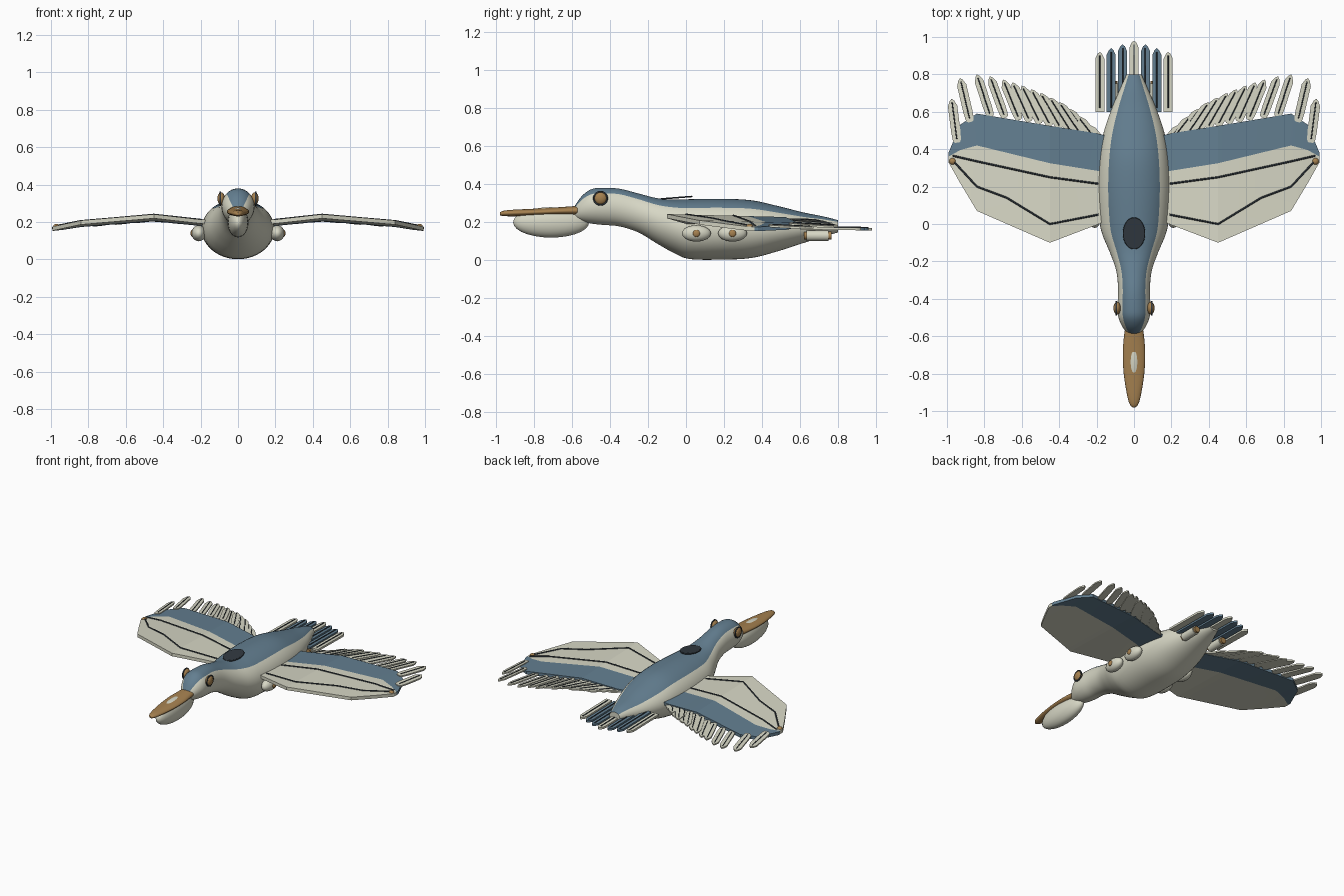
import bpy, bmesh, math
from mathutils import Vector

if "Cube" in bpy.data.objects:
    bpy.data.objects.remove(bpy.data.objects["Cube"])


def mat(name, c):
    m = bpy.data.materials.new(name)
    m.diffuse_color = (*c, 1)
    m.use_nodes = True
    m.node_tree.nodes["Principled BSDF"].inputs["Base Color"].default_value = m.diffuse_color
    return m


CREAM = mat("cream", (0.68, 0.68, 0.56))
BLUE = mat("slate_blue", (0.125, 0.21, 0.28))
TAN = mat("tan_brown", (0.38, 0.22, 0.08))
DARK = mat("dark_grey", (0.03, 0.04, 0.05))


def finish(bm, name, mats, angle=35):
    bmesh.ops.recalc_face_normals(bm, faces=bm.faces)
    me = bpy.data.meshes.new(name)
    bm.to_mesh(me)
    bm.free()
    ob = bpy.data.objects.new(name, me)
    bpy.context.collection.objects.link(ob)
    for m in mats:
        me.materials.append(m)
    bpy.ops.object.select_all(action='DESELECT')
    bpy.context.view_layer.objects.active = ob
    ob.select_set(True)
    bpy.ops.object.shade_smooth_by_angle(angle=math.radians(angle))
    return ob


def spline(rows, n):
    """Catmull-Rom through rows, n steps per span."""
    out = []
    for i in range(len(rows) - 1):
        p = [Vector(rows[min(max(i + k, 0), len(rows) - 1)]) for k in (-1, 0, 1, 2)]
        for s in range(n):
            t = s / n
            out.append(0.5 * (2 * p[1] + (p[2] - p[0]) * t + (2 * p[0] - 5 * p[1] + 4 * p[2] - p[3]) * t * t
                              + (3 * p[1] - p[0] - 3 * p[2] + p[3]) * t ** 3))
    return out + [Vector(rows[-1])]


def loft(name, rows, mats, rule=None, seg=48, n=4):
    """Elliptical sections (y, half width, bottom z, top z)."""
    bm = bmesh.new()
    rings = []
    for y, w, lo, hi in spline(rows, n):
        rings.append([bm.verts.new((w * math.cos(a), y, (lo + hi) / 2 + (hi - lo) / 2 * math.sin(a)))
                      for a in (2 * math.pi * k / seg for k in range(seg))])
    for a, b in zip(rings, rings[1:]):
        for k in range(seg):
            f = bm.faces.new((a[k], a[(k + 1) % seg], b[(k + 1) % seg], b[k]))
            if rule:
                f.material_index = rule(360 * (k + 0.5) / seg)
    bm.faces.new(rings[0])
    bm.faces.new(rings[-1])
    return finish(bm, name, mats, 50)


def ball(name, loc, r, m, seg=28):
    bm = bmesh.new()
    bmesh.ops.create_uvsphere(bm, u_segments=seg, v_segments=seg // 2, radius=1)
    for v in bm.verts:
        v.co = Vector(loc) + Vector(v.co[i] * r[i] for i in range(3))
    return finish(bm, name, [m], 60)


def prism(name, outline, zf, thick, m):
    """Flat plate from an xy outline, resting on height function zf."""
    bm = bmesh.new()
    top = [bm.verts.new((x, y, zf(x, y) + thick / 2)) for x, y in outline]
    bot = [bm.verts.new((x, y, zf(x, y) - thick / 2)) for x, y in outline]
    bm.faces.new(top)
    bm.faces.new(bot[::-1])
    for i in range(len(top)):
        j = (i + 1) % len(top)
        bm.faces.new((top[i], bot[i], bot[j], top[j]))
    return finish(bm, name, [m])


def tube(name, pts, r, m, closed=False):
    cu = bpy.data.curves.new(name, 'CURVE')
    cu.dimensions = '3D'
    cu.bevel_depth = r
    cu.bevel_resolution = 1
    sp = cu.splines.new('POLY')
    sp.points.add(len(pts) - 1)
    for p, q in zip(sp.points, pts):
        p.co = (*q, 1)
    sp.use_cyclic_u = closed
    cu.materials.append(m)
    ob = bpy.data.objects.new(name, cu)
    bpy.context.collection.objects.link(ob)


def feather(name, base, tip, w, zf, m):
    b, t = Vector(base), Vector(tip)
    u = (t - b).normalized()
    v = Vector((-u.y, u.x))
    L = (t - b).length
    shape = [(0, -.2), (.03, -.38), (.1, -.45), (.3, -.5), (L * 5 - .2, -.5), (L * 5 - .06, -.25)]
    pts = [(b + u * a * .2 + v * c * w) for a, c in shape] + [t]
    pts += [(b + u * a * .2 - v * c * w) for a, c in reversed(shape)]
    prism(name, pts, zf, 0.01, m)
    # central quill
    q = [b + u * L * .08, b + u * L * .92]
    tube(name + "_quill", [(p.x, p.y, zf(*p) + 0.006) for p in q], 0.003, DARK)


# body with blue back
BODY = [(-.585, .035, .215, .285), (-.55, .062, .203, .335), (-.5, .083, .192, .372), (-.44, .088, .185, .38),
        (-.35, .085, .177, .375), (-.25, .095, .145, .35), (-.15, .13, .085, .325), (-.06, .168, .035, .318),
        (.02, .185, .005, .32), (.18, .195, .002, .322), (.34, .188, .01, .315), (.48, .165, .045, .285),
        (.62, .118, .09, .25), (.72, .075, .122, .23), (.8, .04, .145, .21)]
loft("body", BODY, [CREAM, BLUE], lambda a: int(45 < a < 135))

# beak and pouch
loft("upper_beak", [(-.98, .008, .236, .25), (-.965, .022, .232, .258), (-.92, .036, .23, .264), (-.8, .055, .232, .27),
                    (-.68, .06, .235, .277), (-.57, .05, .235, .285)], [TAN], seg=32)
ball("beak_pouch", (0, -.71, .198), (.056, .2, .08), CREAM)

# dorsal hatch
prism("dorsal_hatch", [(.055 * math.cos(k * math.pi / 16), -.05 + .08 * math.sin(k * math.pi / 16)) for k in range(32)],
      lambda x, y: .328 + .08 * (y + .05), .008, DARK)
tube("hatch_rim", [(.056 * math.cos(k * math.pi / 16), -.05 + .082 * math.sin(k * math.pi / 16),
                    .328 + .08 * .082 * math.sin(k * math.pi / 16)) for k in range(32)], .004, DARK, True)

# wing height along the span
ZS = [(0, .19), (.19, .195), (.45, .222), (.84, .193), (1, .165)]


def wing_z(x, y):
    x = min(abs(x), 1)
    for (a, za), (b, zb) in zip(ZS, ZS[1:]):
        if x <= b:
            return za + (zb - za) * (x - a) / (b - a) - .025 * (y - .25)


# span stations: x, leading edge, colour break, trailing edge
WING = [(.14, .02, .275, .47), (.2, -.005, .285, .485), (.45, -.1, .325, .525), (.84, .07, .42, .59),
        (.93, .22, .395, .53), (.992, .33, .36, .38)]
TIPS = [(.25, .53), (.3, .575), (.35, .615), (.4, .65), (.45, .675), (.5, .70), (.55, .72), (.6, .74),
        (.65, .757), (.7, .772), (.77, .79), (.84, .80)]


def side_parts(s, side):
    # wing slab: cream front panel, blue rear band
    bm = bmesh.new()
    rows = []
    for x, *ys in WING:
        rows.append([[bm.verts.new((s * x, y, wing_z(x, y) + d)) for y in ys] for d in (.011, -.011)])
    for a, b in zip(rows, rows[1:]):
        for layer in (0, 1):
            for j in (0, 1):
                f = bm.faces.new((a[layer][j], a[layer][j + 1], b[layer][j + 1], b[layer][j]))
                f.material_index = j
        for j in (0, 2):
            f = bm.faces.new((a[0][j], b[0][j], b[1][j], a[1][j]))
            f.material_index = j // 2
    for r in (rows[0], rows[-1]):
        for j in (0, 1):
            f = bm.faces.new((r[0][j], r[0][j + 1], r[1][j + 1], r[1][j]))
            f.material_index = j
    finish(bm, side + "_wing", [CREAM, BLUE], 10)

    # spar lines on the wing
    for i, line in enumerate(([(.19, .215), (.45, .25), (.84, .335), (.97, .365)],
                              [(.19, .05), (.45, .0), (.68, .14), (.84, .2), (.96, .33)])):
        tube(f"{side}_wing_spar_{i}", [(s * x, y, wing_z(x, y) + .012) for x, y in line], .005, DARK)
    ball(side + "_wingtip_lamp", (s * .97, .335, wing_z(.97, .335) + .008), (.018, .018, .014), TAN, 16)

    # flight feathers
    for i, (x, y) in enumerate(TIPS):
        t = i / (len(TIPS) - 1)
        a = math.radians(40 - 22 * t)
        L = .2 + .04 * t
        feather(f"{side}_feather_{i}", (s * (x - L * math.sin(a)), y - L * math.cos(a)), (s * x, y), .048,
                lambda px, py, o=.004 * (i % 2): wing_z(px, py) - .004 + o, CREAM)
    for i, (b, t) in enumerate((((.875, .545), (.915, .785)), ((.945, .435), (.975, .67)))):
        t = (.93, .78) if i == 0 else t
        feather(f"{side}_tip_feather_{i}", (s * b[0], b[1]), (s * t[0], t[1]), .05,
                lambda px, py: wing_z(px, py) + .012, CREAM)

    # eye
    ball(side + "_eye", (s * .09, -.45, .325), (.02, .034, .034), TAN)
    tube(side + "_eye_ring", [(s * .095, -.45 + .035 * math.cos(k * math.pi / 14), .325 + .035 * math.sin(k * math.pi / 14))
                              for k in range(28)], .005, DARK, True)

    # side pods
    for i, y in enumerate((.055, .245)):
        ball(f"{side}_pod_{i}", (s * .21, y, .14), (.038, .076, .043), CREAM)
        ball(f"{side}_pod_lamp_{i}", (s * .245, y, .14), (.009, .019, .019), TAN, 16)

    # rear thruster
    for nm, y0, y1, r, m in (("thruster", .635, .75, .028, CREAM), ("thruster_front", .622, .635, .02, TAN),
                             ("thruster_nozzle", .75, .765, .021, TAN)):
        loft(f"{side}_{nm}", [(y0, r, .128 - r, .128 + r), (y1, r, .128 - r, .128 + r)], [m], seg=24, n=1)
        ob = bpy.data.objects[f"{side}_{nm}"]
        ob.location.x = s * .11


for s, side in ((1, "right"), (-1, "left")):
    side_parts(s, side)

# tail fan
for i in range(-3, 4):
    k = abs(i)
    x, tip, w = i * .061, .98 - .02 * k, .048
    prism(f"tail_feather_{i + 3}", [(x - w / 2, .6), (x + w / 2, .6), (x + w / 2, tip - .035), (x + w / 4, tip - .01), (x, tip),
                                    (x - w / 4, tip - .01), (x - w / 2, tip - .035)],
          lambda a, b: .168 - .015 * (b - .6), .014, BLUE if k in (1, 2) else CREAM)
    tube(f"tail_quill_{i + 3}", [(x, .62, .176), (x, tip - .02, .171)], .004, DARK)
